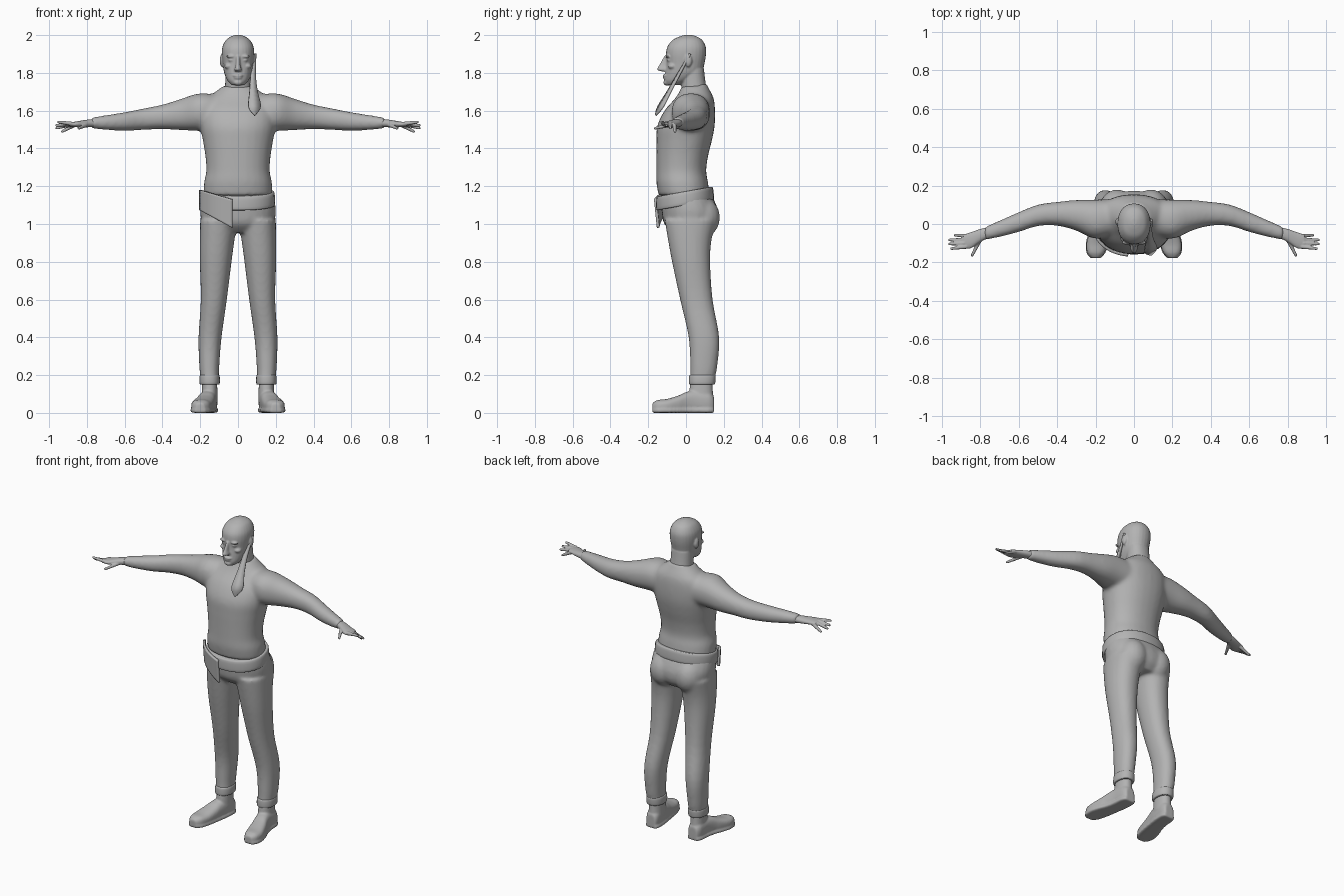
import bpy, bmesh, math
from mathutils import Vector, Matrix

cube = bpy.data.objects.get("Cube")
if cube:
    bpy.data.objects.remove(cube)

GREY = (0.45, 0.45, 0.45, 1.0)
grey = bpy.data.materials.new("plain grey")
grey.use_nodes = True
grey.diffuse_color = GREY
grey.node_tree.nodes["Principled BSDF"].inputs["Base Color"].default_value = GREY


def spline(rows, steps=4):
    """Smooth interpolation through rows of numbers."""
    out = []
    for i in range(len(rows) - 1):
        a, b = rows[max(i - 1, 0)], rows[i]
        c, d = rows[i + 1], rows[min(i + 2, len(rows) - 1)]
        for s in range(steps):
            t = s / steps
            out.append([q + t * (r - p) / 2 + t * t * (2 * p - 5 * q + 4 * r - s2) / 2
                        + t ** 3 * (3 * q - p - 3 * r + s2) / 2
                        for p, q, r, s2 in zip(a, b, c, d)])
    return out + [list(rows[-1])]


def loft(bm, axis, rows, side=1, power=2.2, shear=0.0, sides=28):
    """Rounded cross-sections along an axis: position, two centres, two radii."""
    rings = []
    for t, u, v, ru, rv in spline(rows):
        ring = []
        for k in range(sides):
            ang = math.tau * k / sides
            c, s = math.cos(ang), math.sin(ang)
            p = u + ru * math.copysign(abs(c) ** (2 / power), c)
            q = v + rv * math.copysign(abs(s) ** (2 / power), s)
            x, y, z = {"x": (t, p, q), "y": (p, t, q), "z": (p, q, t)}[axis]
            ring.append(bm.verts.new((x * side, y, z + shear * y)))
        rings.append(ring)
    for lo, hi in zip(rings, rings[1:]):
        for k in range(sides):
            j = (k + 1) % sides
            bm.faces.new((lo[k], lo[j], hi[j], hi[k]))
    bm.faces.new(rings[0][::-1])
    bm.faces.new(rings[-1])


def ball(bm, centre, radii):
    m = Matrix.Translation(centre) @ Matrix.Diagonal((*radii, 1))
    bmesh.ops.create_uvsphere(bm, u_segments=20, v_segments=12, radius=1, matrix=m)


def finger(bm, start, end, r1, r2):
    a, b = Vector(start), Vector(end)
    turn = (b - a).to_track_quat("Z", "Y").to_matrix().to_4x4()
    bmesh.ops.create_cone(bm, cap_ends=True, segments=12, radius1=r1, radius2=r2,
                          depth=(b - a).length,
                          matrix=Matrix.Translation((a + b) / 2) @ turn)
    ball(bm, a, (r1, r1, r1))
    ball(bm, b, (r2, r2, r2))


def finish(bm, name, voxel=None, smooth=0, thick=None):
    bmesh.ops.recalc_face_normals(bm, faces=bm.faces)
    for f in bm.faces:
        f.smooth = True
    mesh = bpy.data.meshes.new(name)
    bm.to_mesh(mesh)
    bm.free()
    mesh.materials.append(grey)
    ob = bpy.data.objects.new(name, mesh)
    bpy.context.collection.objects.link(ob)
    if thick:
        mod = ob.modifiers.new("thickness", "SOLIDIFY")
        mod.thickness, mod.offset = thick, 0
    if voxel:
        mod = ob.modifiers.new("merge", "REMESH")
        mod.mode, mod.voxel_size, mod.use_smooth_shade = "VOXEL", voxel, True
    if smooth:
        mod = ob.modifiers.new("soften", "SMOOTH")
        mod.factor, mod.iterations = 0.5, smooth
    return ob


# Jacket: torso, collar and sleeves merged
bm = bmesh.new()
loft(bm, "z", [
    (1.15, 0, -.01, .182, .135), (1.22, 0, -.02, .18, .137), (1.28, 0, -.025, .168, .132),
    (1.36, 0, -.02, .173, .137), (1.44, 0, -.01, .186, .147), (1.52, 0, 0, .2, .152),
    (1.6, 0, .02, .2, .134), (1.66, 0, .043, .17, .105), (1.7, 0, .048, .12, .083),
    (1.73, 0, .045, .08, .068)])
loft(bm, "z", [(1.66, 0, .043, .09, .08), (1.715, 0, .04, .078, .069)], shear=.3)
for side in (1, -1):
    loft(bm, "x", [
        (.08, .04, 1.59, .09, .09), (.2, .025, 1.593, .102, .099), (.3, .045, 1.58, .08, .083),
        (.4, .053, 1.567, .062, .065), (.5, .045, 1.555, .056, .057),
        (.6, .01, 1.543, .052, .049), (.7, -.025, 1.537, .043, .039),
        (.78, -.05, 1.535, .034, .028)], side)
finish(bm, "jacket", voxel=.011, smooth=10)

# Trousers: hips, seat and legs merged
bm = bmesh.new()
loft(bm, "z", [
    (.955, 0, .03, .13, .1), (1, 0, .025, .185, .14), (1.06, 0, .022, .2, .15),
    (1.12, 0, .01, .195, .142), (1.17, 0, -.005, .18, .128)])
for side in (1, -1):
    ball(bm, (side * .088, .08, 1.035), (.092, .1, .11))
    loft(bm, "z", [
        (.155, .15, .085, .052, .067), (.18, .15, .087, .049, .066), (.25, .152, .094, .053, .072),
        (.4, .148, .095, .061, .081), (.6, .128, .055, .069, .086), (.8, .118, .027, .084, .101),
        (.92, .11, .02, .092, .116), (1.02, .102, .025, .098, .138)], side)
finish(bm, "trousers", voxel=.01, smooth=6)

# Rolled cuffs at the ankles
for side, name in ((1, "left_cuff"), (-1, "right_cuff")):
    bm = bmesh.new()
    loft(bm, "z", [(.15, .15, .085, .044, .06), (.155, .15, .085, .053, .069),
                   (.195, .15, .087, .053, .07), (.202, .15, .087, .046, .063)], side)
    finish(bm, name)

# Shoes with soles and ankles
SHOE = [(-.178, .2, .03, .022, .022), (-.15, .198, .034, .045, .034), (-.1, .192, .037, .055, .037),
        (-.04, .178, .046, .052, .046), (0, .167, .055, .047, .055), (.05, .157, .06, .045, .06),
        (.12, .152, .056, .043, .056), (.148, .15, .045, .03, .042)]
for side, name in ((1, "left_shoe"), (-1, "right_shoe")):
    bm = bmesh.new()
    loft(bm, "y", SHOE, side, power=2.6)
    loft(bm, "y", [(y, x, .013, rx + .004, .013) for y, x, z, rx, rz in SHOE], side, power=4)
    loft(bm, "z", [(.07, .15, .082, .043, .064), (.12, .15, .08, .041, .062),
                   (.17, .15, .082, .039, .058)], side)
    finish(bm, name, voxel=.006, smooth=4)

# Belt, higher at the back
bm = bmesh.new()
loft(bm, "z", [(1.1, 0, -.005, .184, .143), (1.107, 0, -.005, .196, .153),
               (1.165, 0, -.007, .193, .15), (1.173, 0, -.007, .18, .138)], shear=.18)
finish(bm, "belt")

# Hanging sash flap wrapped over the right hip
bm = bmesh.new()
N = 14
grid = []
for i in range(N + 1):
    u = i / N
    top, bottom = 1.18 - .05 * u, 1.075 - .095 * u
    col = []
    for j in range(N + 1):
        z = top + (bottom - top) * j / N
        x = -.2 + .17 * u
        y = -.01 - .153 * math.sqrt(1 - (x / .208) ** 2) + (1.12 - z) * .1
        col.append(bm.verts.new((x, y, z)))
    grid.append(col)
for a, b in zip(grid, grid[1:]):
    for j in range(N):
        bm.faces.new((a[j], a[j + 1], b[j + 1], b[j]))
finish(bm, "sash_flap", thick=.014)

# Head with neck and facial features
bm = bmesh.new()
loft(bm, "z", [
    (1.735, 0, -.07, .032, .036), (1.76, 0, -.045, .056, .068), (1.8, 0, -.014, .073, .095),
    (1.85, 0, -.003, .081, .101), (1.9, 0, 0, .086, .106), (1.94, 0, .003, .082, .101),
    (1.975, 0, .008, .063, .077), (1.993, 0, .012, .036, .044), (2.001, 0, .012, .012, .015)])
loft(bm, "z", [(1.67, 0, .05, .073, .07), (1.74, 0, .04, .068, .065), (1.82, 0, .035, .066, .06)])
loft(bm, "z", [(1.808, 0, -.105, .016, .025), (1.818, 0, -.115, .02, .038),
               (1.845, 0, -.11, .012, .03), (1.89, 0, -.1, .01, .014)])
ball(bm, (0, -.11, 1.786), (.027, .014, .007))
ball(bm, (0, -.108, 1.773), (.023, .014, .007))
ball(bm, (0, -.098, 1.749), (.026, .022, .017))
for side in (1, -1):
    ball(bm, (side * .037, -.096, 1.887), (.028, .012, .007))
    ball(bm, (side * .035, -.09, 1.868), (.017, .012, .008))
    ball(bm, (side * .048, -.072, 1.835), (.024, .024, .016))
    ball(bm, (side * .086, .012, 1.865), (.011, .02, .033))
finish(bm, "head", voxel=.005, smooth=3)

# Hands: palm, four fingers and thumb
FINGERS = [((.875, -.118, 1.53), (.95, -.128, 1.54)), ((.885, -.1, 1.53), (.96, -.104, 1.522)),
           ((.88, -.082, 1.527), (.96, -.083, 1.508)), ((.87, -.062, 1.522), (.93, -.058, 1.49)),
           ((.8, -.08, 1.525), (.842, -.162, 1.507))]
for side, name in ((1, "left_hand"), (-1, "right_hand")):
    bm = bmesh.new()
    loft(bm, "x", [(.75, -.042, 1.535, .028, .022), (.8, -.06, 1.532, .034, .02),
                   (.85, -.085, 1.528, .042, .016), (.888, -.092, 1.527, .036, .011)], side)
    for a, b in FINGERS:
        finger(bm, (a[0] * side, *a[1:]), (b[0] * side, *b[1:]), .0115, .0075)
    finish(bm, name, voxel=.004, smooth=2)

# Tapered ribbon hanging from the left temple to the chest
bm = bmesh.new()
pairs = []
for x, y, z, w in spline([(.088, .02, 1.9, .008), (.08, -.04, 1.79, .013), (.082, -.09, 1.7, .021),
                          (.088, -.135, 1.62, .032), (.09, -.16, 1.575, .002)]):
    pairs.append([bm.verts.new((x + s * w, y + s * w * .4, z)) for s in (-1, 1)])
for (a, b), (c, d) in zip(pairs, pairs[1:]):
    bm.faces.new((a, b, d, c))
finish(bm, "ribbon", thick=.01)
